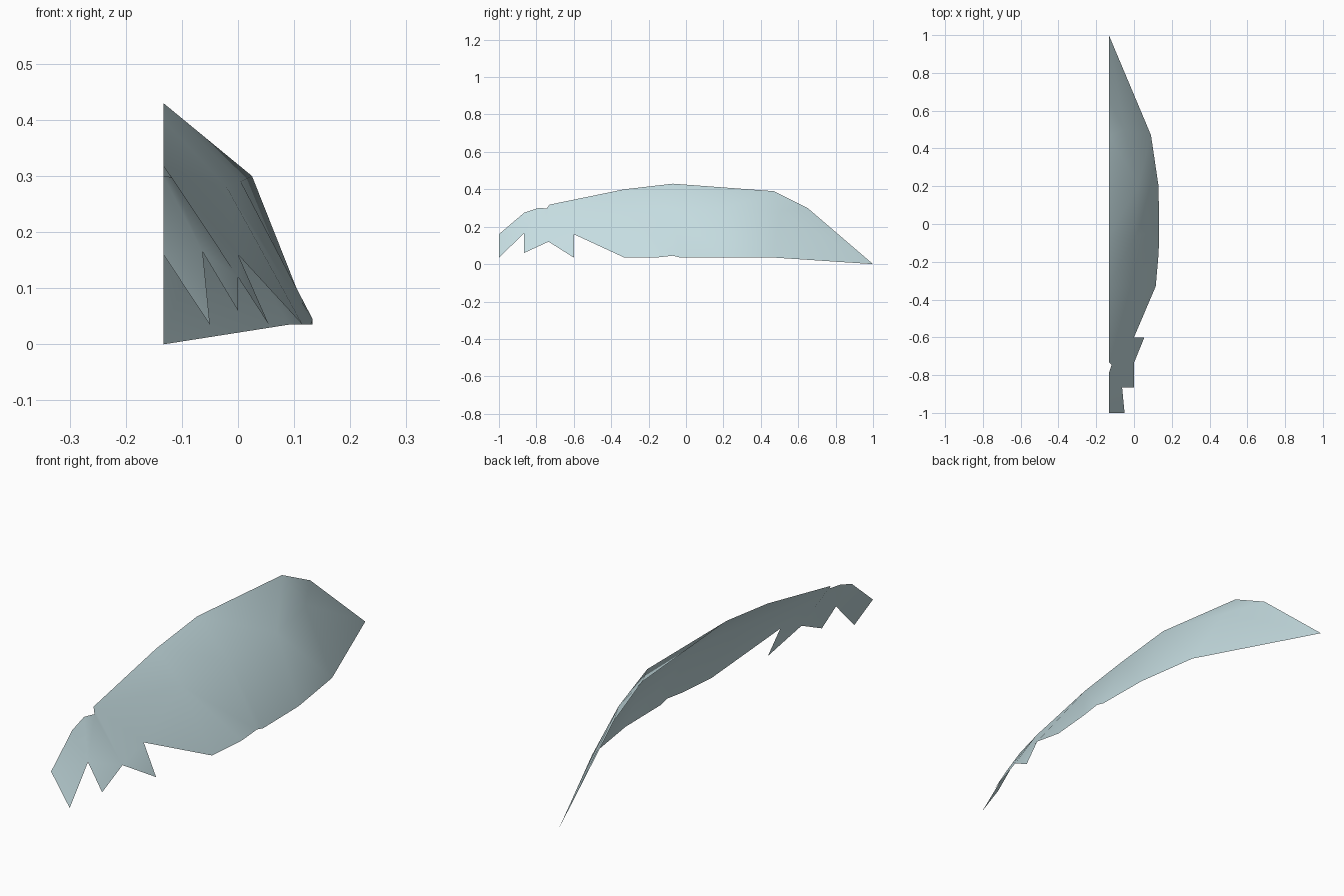
import bpy
import bmesh

cube = bpy.data.objects.get("Cube")
if cube:
    bpy.data.objects.remove(cube, do_unlink=True)

SIDE = -0.133  # flat centre plane that carries the upper edge


def upper(y, z):
    return (SIDE, y, z)


# Outline points shared by several strips
tip = upper(1, 0)
snout_corner = (-0.05, -1, 0.035)
gap_front = (-0.063, -0.865, 0.165)
gap_middle = (0, -0.735, 0.12)
gap_back = (0, -0.6, 0.16)
upper_join = upper(-0.33, 0.40)
ridge_join = (-0.02, -0.33, 0.28)
lower_join = (0.115, -0.33, 0.035)

# Edge lines running from front to back
front_top = [upper(-1, 0.16), upper(-0.865, 0.275), upper(-0.79, 0.30),
             (-0.118, -0.745, 0.298), upper(-0.73, 0.318), upper_join]
front_base = [snout_corner, gap_front, gap_middle, gap_back, ridge_join]
back_top = [upper_join, upper(-0.07, 0.43), upper(0.47, 0.39),
            upper(0.65, 0.30), tip]
ridge = [ridge_join, (0.005, -0.07, 0.29), (0.025, 0.21, 0.30),
         (-0.05, 0.5, 0.282), tip]
lower = [lower_join, (0.13, -0.16, 0.035), (0.133, -0.07, 0.045),
         (0.133, -0.03, 0.035), (0.13, 0.2, 0.035), (0.09, 0.47, 0.035), tip]

bm = bmesh.new()
verts = {}


def face(*points):
    """Add a triangle, sharing corners and skipping collapsed ones."""
    if len(set(points)) == 3:
        for p in points:
            if p not in verts:
                verts[p] = bm.verts.new(p)
        bm.faces.new([verts[p] for p in points])


def bridge(top, base):
    """Zip two edge lines together, moving steadily backwards."""
    i = j = 0
    while i < len(top) - 1 or j < len(base) - 1:
        base_left = j < len(base) - 1
        if base_left and (i == len(top) - 1 or base[j + 1][1] <= top[i + 1][1]):
            face(top[i], base[j], base[j + 1])
            j += 1
        else:
            face(top[i], base[j], top[i + 1])
            i += 1


bridge(front_top, front_base)
bridge(back_top, ridge)
bridge(ridge, lower)

# Pointed teeth and the panel behind them
face(gap_front, (0, -0.865, 0.06), gap_middle)
face(gap_middle, (0.055, -0.6, 0.035), gap_back)
face(gap_back, lower_join, ridge_join)

mesh = bpy.data.meshes.new("curved_shell")
bm.to_mesh(mesh)
bm.free()
mesh.shade_smooth()

shell = bpy.data.objects.new("curved_shell", mesh)
bpy.context.collection.objects.link(shell)

# Pale blue grey surface
colour = (0.56, 0.72, 0.75, 1)
mat = bpy.data.materials.new("pale_blue_grey")
mat.use_nodes = True
mat.diffuse_color = colour
mat.node_tree.nodes["Principled BSDF"].inputs["Base Color"].default_value = colour
mesh.materials.append(mat)
